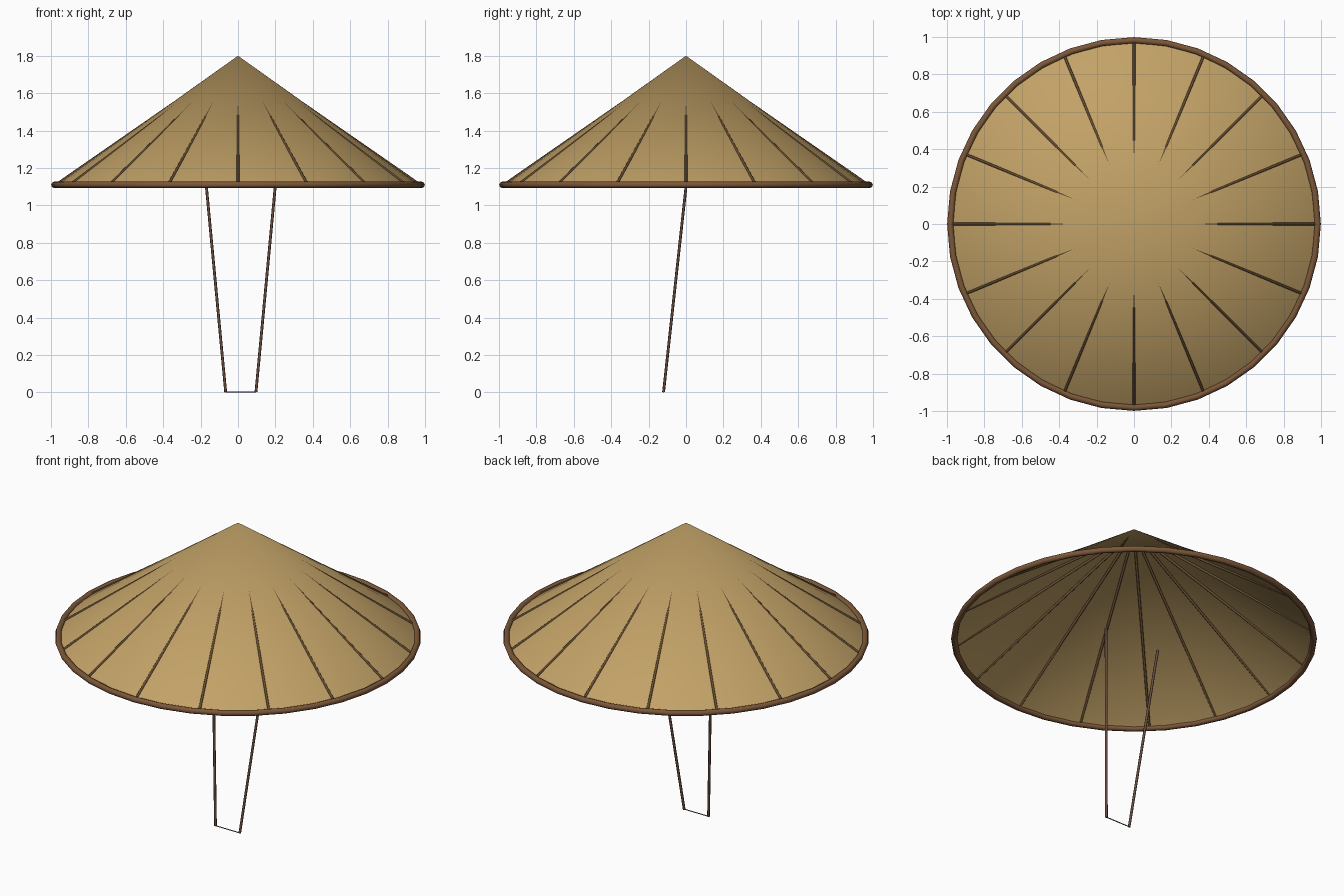
import bpy, math
from mathutils import Vector

if "Cube" in bpy.data.objects:
    bpy.data.objects.remove(bpy.data.objects["Cube"])

APEX_Z, RIM_Z, CONE_R, RIM_R, RIM_T = 1.80, 1.11, 0.97, 0.982, 0.017
SLOPE = (APEX_Z - RIM_Z) / CONE_R


def material(name, rgb):
    m = bpy.data.materials.new(name)
    m.diffuse_color = (*rgb, 1)
    m.use_nodes = True
    m.node_tree.nodes["Principled BSDF"].inputs["Base Color"].default_value = m.diffuse_color
    return m


straw = material("straw", (0.54, 0.36, 0.135))
rim_brown = material("rim brown", (0.20, 0.095, 0.04))
rib_brown = material("rib brown", (0.13, 0.07, 0.03))
cord_brown = material("cord brown", (0.13, 0.07, 0.045))


def finish(name, mat, angle=40):
    ob = bpy.context.object
    ob.name = name
    ob.data.materials.append(mat)
    bpy.ops.object.shade_smooth_by_angle(angle=math.radians(angle))
    return ob


def rod(name, a, b, radius, mat, sides=8):
    """Straight round rod between two points."""
    a, b = Vector(a), Vector(b)
    d = b - a
    bpy.ops.mesh.primitive_cylinder_add(
        vertices=sides, radius=radius, depth=d.length, location=(a + b) / 2,
        rotation=d.to_track_quat('Z', 'Y').to_euler())
    return finish(name, mat, 50)


# Open woven cone
bpy.ops.mesh.primitive_cone_add(
    vertices=64, radius1=CONE_R, radius2=0, depth=APEX_Z - RIM_Z,
    end_fill_type='NOTHING', location=(0, 0, (APEX_Z + RIM_Z) / 2))
finish("hat_cone", straw)

# Bound rim
bpy.ops.mesh.primitive_torus_add(
    major_radius=RIM_R, minor_radius=RIM_T, major_segments=36,
    minor_segments=8, location=(0, 0, RIM_Z))
finish("rim", rim_brown, 50)

# Ribs, rising out of the cone surface towards the rim
for i in range(16):
    a = i * math.tau / 16
    c, s = math.cos(a), math.sin(a)
    r0, r1 = 0.965, 0.05
    z0 = APEX_Z - SLOPE * r0 + 0.003
    z1 = APEX_Z - SLOPE * r1 - 0.014
    rod(f"rib_{i + 1}", (r0 * c, r0 * s, z0), (r1 * c, r1 * s, z1), 0.007, rib_brown)

# Chin cord: two hanging strands joined by a fine thread at the bottom
CX = 0.015
for side, label in ((-1, "left"), (1, "right")):
    rod(f"chin_cord_{label}", (CX + side * 0.184, 0, 1.10),
        (CX + side * 0.081, -0.12, 0.002), 0.0075, cord_brown)
rod("chin_cord_bottom", (CX - 0.081, -0.12, 0.003), (CX + 0.081, -0.12, 0.003),
    0.003, cord_brown, 6)
